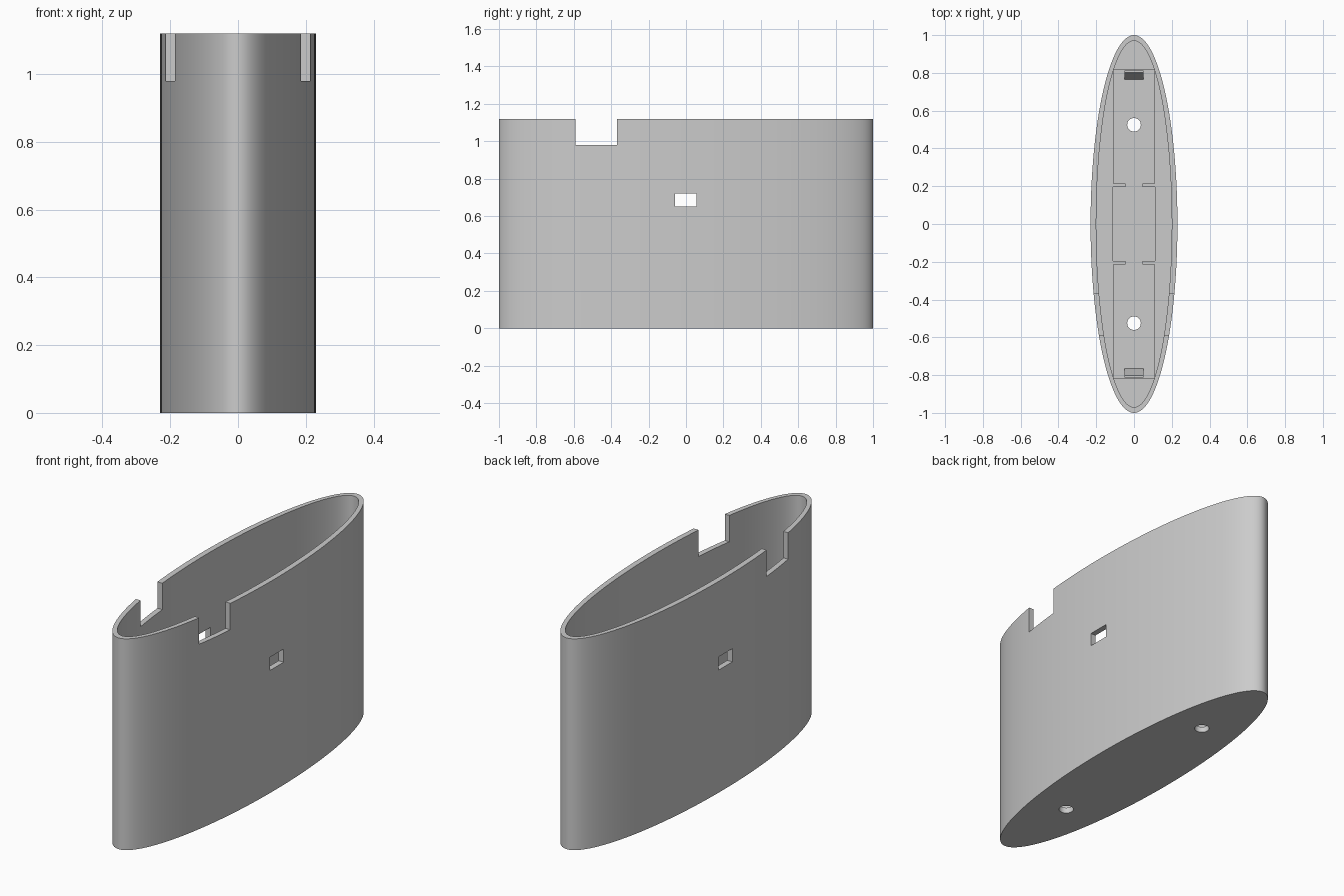
import bpy
import bmesh
from math import cos, sin, pi, radians

HEIGHT, FLOOR, POCKET = 1.12, 0.06, 0.03

cube = bpy.data.objects.get("Cube")
if cube:
    bpy.data.objects.remove(cube, do_unlink=True)

grey = bpy.data.materials.new("light grey plastic")
grey.use_nodes = True
colour = (0.6, 0.6, 0.6, 1)
grey.diffuse_color = colour
grey.node_tree.nodes["Principled BSDF"].inputs["Base Color"].default_value = colour


def prism(name, outline, direction):
    """Extrude a closed outline of 3D points along a direction."""
    bm = bmesh.new()
    face = bm.faces.new([bm.verts.new(p) for p in outline])
    result = bmesh.ops.extrude_face_region(bm, geom=[face])
    moved = [v for v in result["geom"] if isinstance(v, bmesh.types.BMVert)]
    bmesh.ops.translate(bm, verts=moved, vec=direction)
    bmesh.ops.recalc_face_normals(bm, faces=bm.faces[:])
    mesh = bpy.data.meshes.new(name)
    bm.to_mesh(mesh)
    bm.free()
    mesh.materials.append(grey)
    obj = bpy.data.objects.new(name, mesh)
    bpy.context.collection.objects.link(obj)
    return obj


def ellipse(name, rx, ry, y, z0, z1, sides):
    turns = [2 * pi * i / sides for i in range(sides)]
    return prism(name, [(rx * cos(t), y + ry * sin(t), z0) for t in turns], (0, 0, z1 - z0))


def box(name, x, y0, y1, z0, z1):
    return prism(name, [(-x, y0, z0), (x, y0, z0), (x, y1, z0), (-x, y1, z0)], (0, 0, z1 - z0))


def cut(target, cutter):
    cutter.hide_render = True
    mod = target.modifiers.new("cut", "BOOLEAN")
    mod.operation, mod.solver, mod.object = "DIFFERENCE", "EXACT", cutter
    bpy.context.view_layer.objects.active = target
    bpy.ops.object.modifier_apply(modifier=mod.name)
    bpy.data.objects.remove(cutter, do_unlink=True)


# Oval housing, hollow above the floor
housing = ellipse("housing", 0.23, 1.0, 0, 0, HEIGHT, 128)
cut(housing, ellipse("cavity", 0.20, 0.97, 0, FLOOR, HEIGHT + 0.1, 128))

# Rim notches and side windows, through both walls
cut(housing, box("notch_cutter", 0.4, -0.59, -0.37, 0.98, HEIGHT + 0.1))
cut(housing, box("window_cutter", 0.4, -0.06, 0.055, 0.65, 0.72))

# Pockets in the floor, joined by narrow channels
top = FLOOR + 0.05
bottom = FLOOR - POCKET
cut(housing, box("middle_pocket", 0.112, -0.195, 0.195, bottom, top))
for side in (-1, 1):
    y0, y1 = sorted((side * 0.215, side * 0.815))
    cut(housing, box("end_pocket", 0.108, y0, y1, bottom, top))
    y0, y1 = sorted((side * 0.18, side * 0.23))
    cut(housing, box("channel", 0.045, y0, y1, bottom, top))
    # Screw hole
    cut(housing, ellipse("hole", 0.036, 0.036, side * 0.525, -0.1, top, 32))

# Steep clips at the ends of the pockets
for side, name in ((-1, "front_clip"), (1, "back_clip")):
    profile = [(0.765, bottom), (0.812, bottom), (0.812, 0.14), (0.803, 0.14)]
    prism(name, [(-0.05, side * y, z) for y, z in profile], (0.1, 0, 0))

# Smooth walls with crisp edges
bpy.ops.object.select_all(action="DESELECT")
housing.select_set(True)
bpy.context.view_layer.objects.active = housing
bpy.ops.object.shade_smooth_by_angle(angle=radians(30))
